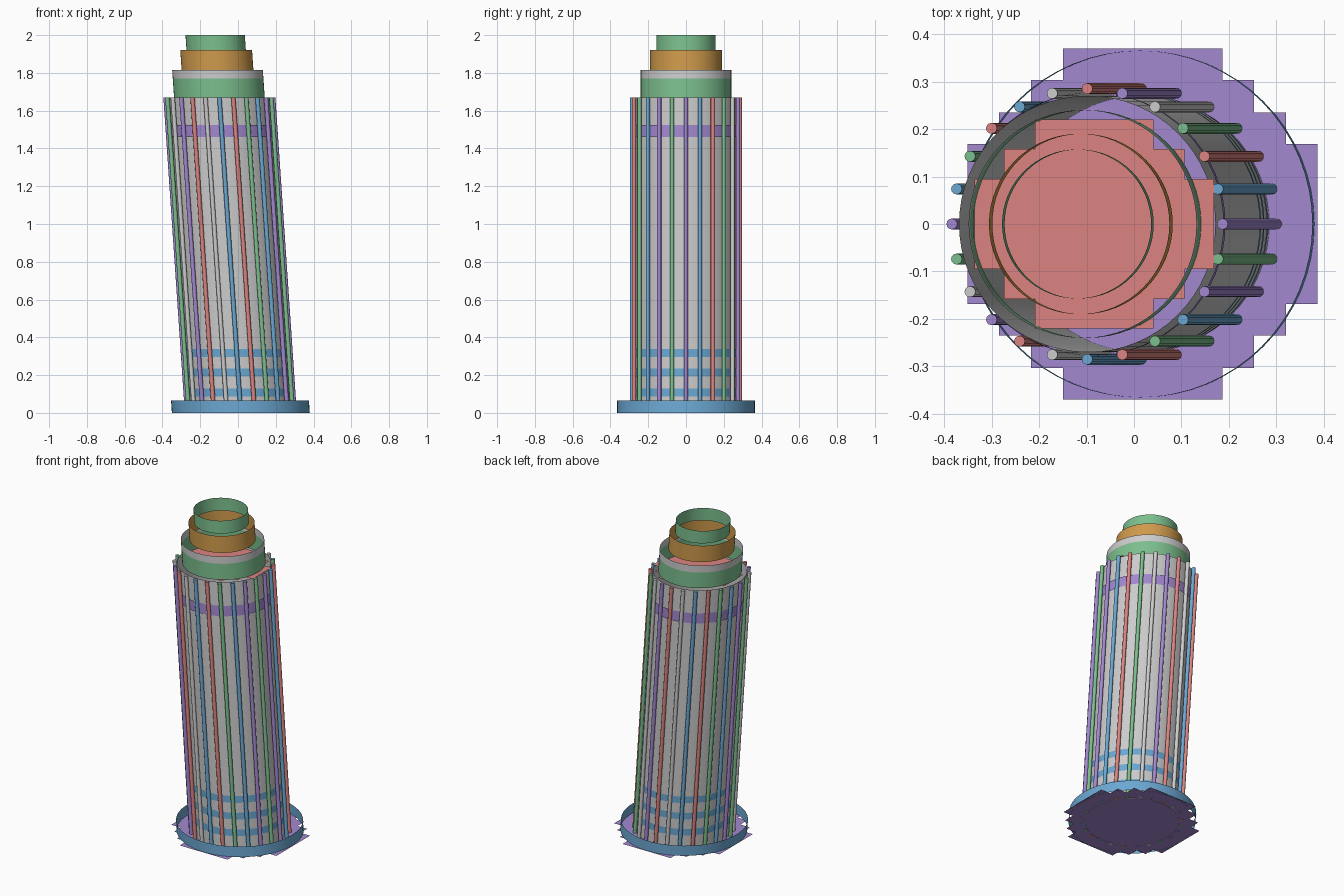
import bpy, bmesh, math

cube = bpy.data.objects.get("Cube")
if cube:
    bpy.data.objects.remove(cube, do_unlink=True)


def material(name, hex_code):
    srgb = [int(hex_code[i:i + 2], 16) / 255 for i in (0, 2, 4)]
    col = [c / 12.92 if c <= 0.04045 else ((c + 0.055) / 1.055) ** 2.4 for c in srgb] + [1]
    m = bpy.data.materials.new(name)
    m.diffuse_color = col
    m.use_nodes = True
    m.node_tree.nodes["Principled BSDF"].inputs["Base Color"].default_value = col
    return m


MATS = {
    "grey": material("light_grey", "CCCCCC"),
    "blue": material("sky_blue", "6CA8D2"),
    "red": material("coral_red", "DB8480"),
    "purple": material("violet", "A388D0"),
    "green": material("leaf_green", "7CBF8E"),
    "orange": material("amber", "CF9A4C"),
}


def axis_x(z):
    """x of the leaning tower axis at height z."""
    return 0.015 - 0.068 * z


def finish(name, bm, colour):
    mesh = bpy.data.meshes.new(name)
    bm.to_mesh(mesh)
    bm.free()
    mesh.materials.append(MATS[colour])
    ob = bpy.data.objects.new(name, mesh)
    bpy.context.collection.objects.link(ob)
    return ob


def tube(name, radius, z0, z1, colour, angle=0.0, offset=0.0, sides=64, capped=False):
    """Upright cylinder sheared along the lean, with level ends."""
    bm = bmesh.new()
    bmesh.ops.create_cone(bm, cap_ends=capped, segments=sides,
                          radius1=radius, radius2=radius, depth=z1 - z0)
    for v in bm.verts:
        v.co.z += (z0 + z1) / 2
        v.co.x += axis_x(v.co.z) + offset * math.cos(angle)
        v.co.y += offset * math.sin(angle)
    for f in bm.faces:
        f.smooth = len(f.verts) == 4
    for e in bm.edges:
        if len(e.link_faces) == 2 and e.calc_face_angle() > 1.0:
            e.smooth = False
    return finish(name, bm, colour)


def stepped_plate(name, steps, cx, z, colour):
    """Flat floor whose round outline is cut in square steps."""
    quarter = []
    for i, (hx, hy) in enumerate(steps):
        quarter.append((hx, hy))
        if i + 1 < len(steps):
            quarter.append((hx, steps[i + 1][1]))
    right = quarter + [(x, -y) for x, y in reversed(quarter)]
    outline = right + [(-x, y) for x, y in reversed(right)]
    bm = bmesh.new()
    face = bm.faces.new([bm.verts.new((cx + x, y, z)) for x, y in outline])
    face.normal_update()
    if face.normal.z < 0:
        face.normal_flip()
    return finish(name, bm, colour)


# Floors
stepped_plate("base_floor", [(0.168, 0.37), (0.235, 0.303), (0.302, 0.235), (0.369, 0.168)],
              0.018, 0.001, "purple")
stepped_plate("upper_floor", [(0.125, 0.22), (0.19, 0.158), (0.252, 0.095)],
              -0.084, 1.671, "red")

# Walls, open at both ends: name, radius, bottom, top, colour
WALLS = [
    ("base_ring", 0.365, 0.0, 0.065, "blue"),
    ("main_wall", 0.27, 0.0, 1.67, "grey"),
    ("upper_band", 0.277, 1.46, 1.525, "purple"),
    ("belfry_wall", 0.24, 1.67, 1.77, "green"),
    ("belfry_rim", 0.24, 1.77, 1.815, "grey"),
    ("crown_wall", 0.19, 1.815, 1.92, "orange"),
    ("top_wall", 0.157, 1.92, 2.0, "green"),
]
for wall in WALLS:
    tube(*wall)

# Three narrow bands near the foot
for i, z in enumerate((0.088, 0.192, 0.296)):
    tube(f"lower_band_{i + 1}", 0.273, z, z + 0.042, "blue")

# Ribs around the wall, one every 15 degrees from +x
RIBS = ("purple blue red green grey purple red grey blue red green blue "
        "purple green grey purple red grey blue red green blue purple green").split()
for i, colour in enumerate(RIBS):
    tube(f"rib_{i + 1}", 0.0115, 0.0, 1.67, colour,
         angle=math.radians(15 * i), offset=0.285, sides=12, capped=True)
